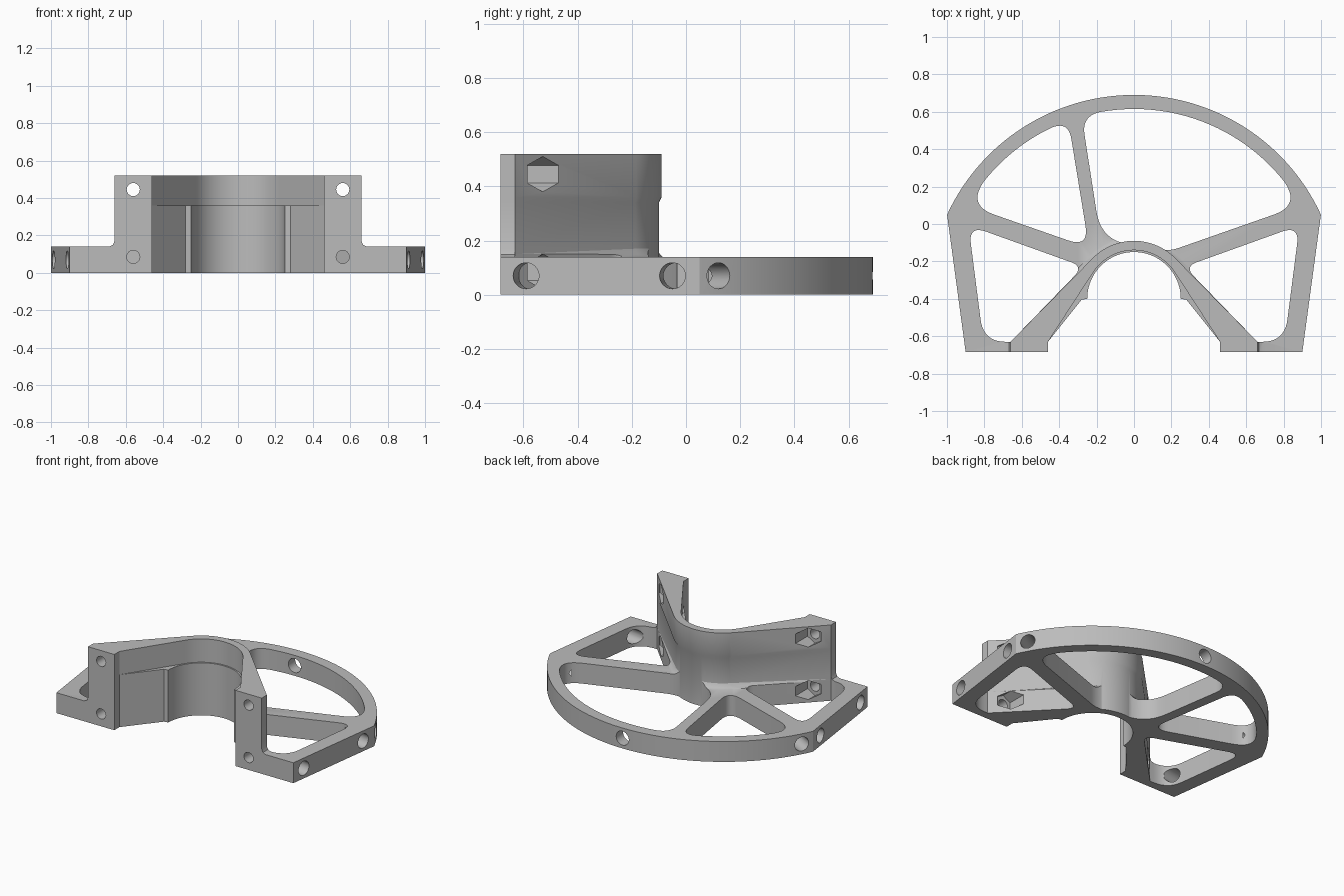
import bpy, bmesh
from math import sin, cos, radians, degrees, atan2, acos, hypot, pi
from mathutils import Vector

cube = bpy.data.objects.get("Cube")
if cube:
    bpy.data.objects.remove(cube, do_unlink=True)

grey = bpy.data.materials.new("plain_grey")
grey.use_nodes = True
grey.diffuse_color = (0.5, 0.5, 0.5, 1)
grey.node_tree.nodes["Principled BSDF"].inputs["Base Color"].default_value = (0.5, 0.5, 0.5, 1)

BORE_Y, RIM_Y = -0.40, -0.41      # centres of the bore and the rim arc
FRONT, POST_Y = -0.685, -0.63     # front face and back of the posts
POST_IN, POST_OUT = 0.46, 0.66
PLATE_H, STEP_H, WALL_H = 0.14, 0.36, 0.52


def arc(cy, r, a0, a1, n):
    angles = [radians(a0 + (a1 - a0) * i / n) for i in range(n + 1)]
    return [(r * cos(a), cy + r * sin(a)) for a in angles]


def mirrored(half):
    """Close a half profile that starts and ends on x = 0."""
    return half + [(-x, y) for x, y in reversed(half[1:-1])]


def tangent_angle(x, y, r):
    """Angle on the bore circle where the line from a point touches it."""
    dx, dy = x, y - BORE_Y
    return degrees(atan2(dy, dx) + acos(r / hypot(dx, dy)))


def loft(name, rings):
    """Solid through a stack of (profile, z) rings."""
    bm = bmesh.new()
    loops = [[bm.verts.new((x, y, z)) for x, y in pts] for pts, z in rings]
    for low, high in zip(loops, loops[1:]):
        for i in range(len(low)):
            j = (i + 1) % len(low)
            bm.faces.new((low[i], low[j], high[j], high[i]))
    bm.faces.new(loops[0])
    bm.faces.new(loops[-1])
    bmesh.ops.recalc_face_normals(bm, faces=bm.faces)
    mesh = bpy.data.meshes.new(name)
    bm.to_mesh(mesh)
    bm.free()
    mesh.materials.append(grey)
    obj = bpy.data.objects.new(name, mesh)
    bpy.context.collection.objects.link(obj)
    return obj


def combine(body, tool, operation):
    mod = body.modifiers.new(operation, 'BOOLEAN')
    mod.operation, mod.object, mod.solver = operation, tool, 'EXACT'
    bpy.context.view_layer.objects.active = body
    bpy.ops.object.modifier_apply(modifier=mod.name)
    bpy.data.objects.remove(tool, do_unlink=True)


def drill(body, x, y, z, direction, r, depth, sides=32):
    """Cut a horizontal hole centred on a point."""
    turn = atan2(direction[0], -direction[1])
    bpy.ops.mesh.primitive_cylinder_add(vertices=sides, radius=r, depth=depth,
                                        location=(x, y, z), rotation=(pi / 2, 0, turn))
    tool = bpy.context.object
    tool.data.materials.append(grey)
    combine(body, tool, 'DIFFERENCE')


def rounded(points):
    """Polygon of (x, y, t): corners eased over a length t on each side."""
    out = []
    for i, (x, y, t) in enumerate(points):
        c = Vector((x, y))
        if t == 0:
            out.append((x, y))
            continue
        ends = []
        for k in (i - 1, (i + 1) % len(points)):
            d = Vector(points[k][:2]) - c
            ends.append(c + d.normalized() * min(t, d.length * 0.98))
        for s in range(11):
            u = s / 10
            p = ends[0] * (1 - u) ** 2 + c * 2 * u * (1 - u) + ends[1] * u * u
            out.append((p.x, p.y))
    return out


def rim_run(a0, a1, n):
    return [(x, y, 0) for x, y in arc(RIM_Y, 1.025, a0, a1, n)]


# Inner edges: stepped bore below, straight flared throat above
bore = [(POST_IN, POST_Y), (0.28, -0.405)] + arc(BORE_Y, 0.25, 0, 90, 24)


def throat(r):
    touch = tangent_angle(POST_IN, POST_Y, r)
    pts = [(POST_IN, POST_Y)]
    for x, y in bore[1:]:
        a = atan2(y - BORE_Y, x)
        d = r / cos(max(0, radians(touch) - a))
        pts.append((d * cos(a), BORE_Y + d * sin(a)))
    return pts


def wall_profile(r, inner):
    outer = arc(BORE_Y, r, 90, tangent_angle(POST_OUT, POST_Y, r), 16)
    post = [(POST_OUT, POST_Y), (POST_OUT, FRONT), (POST_IN, FRONT)]
    return mirrored(outer + post + inner)


# Base plate with curved rim
rim = arc(RIM_Y, 1.10, 90, degrees(atan2(0.46, 1.0)), 40)
outline = mirrored(rim + [(0.9, FRONT), (POST_IN, FRONT)] + bore)
bracket = loft("spoked_bracket", [(outline, 0), (outline, PLATE_H)])

# Fillet at the foot of the wall
foot = [(0.33, 0.10), (0.33, PLATE_H), (0.312, 0.15), (0.30, 0.17)]
combine(bracket, loft("wall_fillet", [(wall_profile(r, throat(0.27)), z) for r, z in foot]), 'UNION')

# Fillets beside the posts
for side in (1, -1):
    rings = []
    for x, z in ((0.69, 0.10), (0.69, PLATE_H), (0.669, 0.149), (0.66, 0.17)):
        rings.append(([(side * 0.6, FRONT), (side * x, FRONT),
                       (side * x, POST_Y), (side * 0.6, POST_Y)], z))
    combine(bracket, loft("post_fillet", rings), 'UNION')

# Openings between the spokes
small_back = rim_run(115.6, 141.5, 12) + [
    (-0.89, 0.10, 0.15), (-0.24, -0.127, 0.12), (-0.351, 0.553, 0.10)]
large_back = rim_run(38.5, 100, 24) + [
    (-0.28, 0.577, 0.10), (-0.175, -0.10, 0.17), (0, -0.11, 0),
    (0.185, -0.147, 0.06), (0.89, 0.10, 0.15)]
side_opening = [(0.885, -0.007, 0.10), (0.27, -0.228, 0.07),
                (POST_OUT, POST_Y, 0), (0.805, POST_Y, 0.12)]
openings = [small_back, large_back, side_opening, [(-x, y, t) for x, y, t in side_opening]]
for shape in openings:
    pts = rounded(shape)
    combine(bracket, loft("opening", [(pts, -0.1), (pts, 0.3)]), 'DIFFERENCE')

# Half-round clamp wall with front posts
low, mid, top = wall_profile(0.30, bore), wall_profile(0.31, bore), wall_profile(0.31, throat(0.26))
wall = loft("clamp_wall", [(low, 0), (low, 0.34), (mid, STEP_H), (top, STEP_H), (top, WALL_H)])
combine(bracket, wall, 'UNION')

# Bolt holes with nut pockets, and rim holes
for side in (1, -1):
    for z in (0.085, 0.445):
        drill(bracket, side * 0.56, -0.65, z, (0, 1), 0.035, 0.2)
        drill(bracket, side * 0.56, -0.50, z, (0, 1), 0.065, 0.2, 6)
    for x, y in ((0.913, -0.59), (0.986, -0.05)):
        drill(bracket, side * x, y, 0.07, (side * 0.991, -0.135), 0.048, 0.3)
    drill(bracket, side * 0.964, 0.12, 0.07, (side * 0.876, 0.482), 0.048, 0.3)
drill(bracket, 0, 0.66, 0.07, (0, 1), 0.048, 0.3)

bpy.ops.object.select_all(action='DESELECT')
bracket.select_set(True)
bpy.context.view_layer.objects.active = bracket
bpy.ops.object.shade_smooth_by_angle(angle=radians(30))
